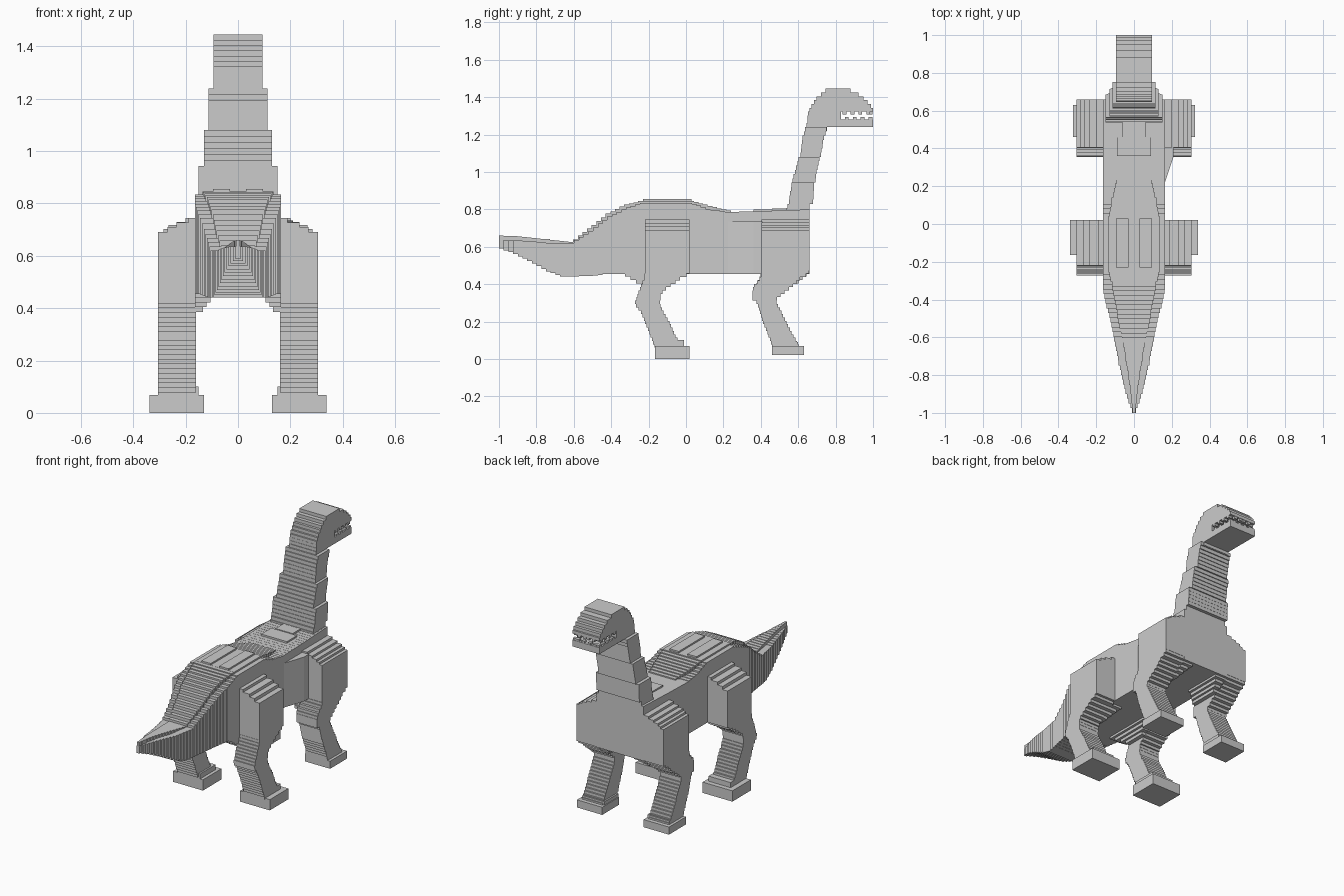
import bpy, bmesh


def finish(name, bm, mirror):
    bmesh.ops.dissolve_degenerate(bm, dist=1e-5, edges=bm.edges[:])
    bmesh.ops.recalc_face_normals(bm, faces=bm.faces[:])
    me = bpy.data.meshes.new(name)
    bm.to_mesh(me)
    bm.free()
    ob = bpy.data.objects.new(name, me)
    bpy.context.collection.objects.link(ob)
    if mirror:
        ob.modifiers.new("mirror", "MIRROR").use_axis[0] = True
    return ob


def boxes(name, items, mirror=False):
    """Blocks given as (x0, x1, y0, y1, z0, z1)."""
    bm = bmesh.new()
    for x0, x1, y0, y1, z0, z1 in items:
        vs = bmesh.ops.create_cube(bm, size=1)["verts"]
        for v in vs:
            v.co = (x0 if v.co.x < 0 else x1, y0 if v.co.y < 0 else y1,
                    z0 if v.co.z < 0 else z1)
    return finish(name, bm, mirror)


def interp(rows, t):
    for a, b in zip(rows, rows[1:]):
        if a[0] <= t <= b[0] and b[0] > a[0]:
            f = (t - a[0]) / (b[0] - a[0])
            return tuple(p + (q - p) * f for p, q in zip(a[1:], b[1:]))
    return rows[-1][1:]


def stepped(name, rows, n, axis, mirror=False):
    """Staircase loft. Rows are (t, x0, x1, v0, v1), t along y or z."""
    t0, t1 = rows[0][0], rows[-1][0]
    step = (t1 - t0) / n
    slices = []
    for i in range(n):
        s = tuple(round(c, 4) for c in interp(rows, t0 + (i + .5) * step))
        end = t0 + (i + 1) * step
        if slices and slices[-1][2] == s:
            slices[-1][1] = end
        else:
            slices.append([t0 + i * step, end, s])
    bm = bmesh.new()
    rings = []
    for a, b, (x0, x1, v0, v1) in slices:
        for t in (a, b):
            uv = ((x0, v0), (x1, v0), (x1, v1), (x0, v1))
            rings.append([bm.verts.new((u, t, v) if axis == "y" else (u, v, t))
                          for u, v in uv])
    for r, s in zip(rings, rings[1:]):
        for i in range(4):
            j = (i + 1) % 4
            bm.faces.new((r[i], r[j], s[j], s[i]))
    bm.faces.new(rings[0])
    bm.faces.new(rings[-1])
    return finish(name, bm, mirror)


def sym(rows):
    return [(t, -w, w, a, b) for t, w, a, b in rows]


# Trunk and tapering tail, stepped along the length
stepped("body_and_tail", sym([
    (-1.0, .006, .595, .635), (-.92, .035, .565, .635), (-.83, .06, .52, .63),
    (-.74, .08, .47, .62), (-.66, .095, .44, .62), (-.61, .105, .44, .62),
    (-.5, .125, .445, .69), (-.42, .15, .455, .755), (-.33, .165, .455, .80),
    (-.24, .165, .455, .835), (.03, .165, .455, .835), (.12, .165, .455, .80),
    (.22, .165, .455, .785), (.4, .165, .455, .79), (.66, .165, .455, .80)]),
    66, "y")

# Narrower raised layer along the back
stepped("back_ridge", sym([
    (-1.0, .006, .6, .66), (-.88, .02, .6, .655), (-.74, .04, .6, .64),
    (-.61, .06, .6, .625), (-.5, .085, .65, .71), (-.42, .1, .7, .775),
    (-.33, .115, .75, .822), (-.24, .135, .8, .845), (.03, .135, .8, .845),
    (.12, .12, .76, .82), (.24, .09, .75, .79)]), 50, "y")
boxes("back_plates", [(.03, .095, -.23, .03, .82, .855)], True)
boxes("neck_base", [(-.09, .09, .36, .46, .76, .8), (-.06, .06, .46, .56, .76, .805)])

# Neck with collars that narrow upward
stepped("neck", sym([
    (.76, .15, .53, .66), (.83, .15, .545, .66), (.835, .15, .55, .68),
    (.94, .15, .565, .685), (.941, .13, .565, .69), (1.01, .13, .585, .70),
    (1.08, .13, .605, .715), (1.081, .113, .61, .72), (1.17, .113, .62, .735),
    (1.24, .113, .64, .755)]), 21, "z")

# Head with an open mouth slot
stepped("head", sym([
    (1.22, .094, .64, .755), (1.2405, .094, .64, .755), (1.241, .094, .643, 1.0),
    (1.281, .094, .65, 1.0), (1.2815, .094, .65, .83), (1.322, .094, .652, .83),
    (1.3225, .094, .655, 1.0), (1.34, .094, .665, 1.0), (1.385, .094, .69, .96),
    (1.41, .094, .715, .93), (1.445, .094, .76, .86)]), 11, "z")
teeth = []
for i in range(4):
    y = .85 + i * .042
    teeth.append((.07, .094, y, y + .02, 1.278, 1.293))
    teeth.append((.07, .094, y - .012, y + .008, 1.308, 1.325))
for x in (.012, .05):
    teeth.append((x, x + .02, .976, .998, 1.278, 1.293))
    teeth.append((x - .01, x + .01, .976, .998, 1.308, 1.325))
boxes("teeth", teeth, True)


# Legs, stepped upward from the ankle; mirrored to the other side
def leg(name, rows):
    stepped(name, [(z, .16, .305, a, b) for z, a, b in rows], 35, "z", True)


leg("rear_leg", [
    (.06, -.165, -.02), (.14, -.195, -.065), (.2, -.22, -.09), (.25, -.24, -.12),
    (.295, -.275, -.14), (.35, -.255, -.135), (.38, -.245, -.10),
    (.43, -.225, -.03), (.455, -.22, .02), (.69, -.22, .02)])
leg("front_leg", [
    (.06, .465, .61), (.14, .435, .565), (.2, .41, .535), (.25, .395, .51),
    (.3, .38, .485), (.32, .355, .485), (.36, .355, .53), (.39, .36, .57),
    (.43, .395, .61), (.455, .405, .655), (.47, .405, .66), (.66, .405, .66),
    (.69, .405, .66)])

# Stepped shoulder and hip tops
boxes("hips", [(.16, .27, -.22, .02, .66, .71), (.16, .235, -.22, .02, .66, .728),
               (.16, .19, -.22, .02, .66, .745)], True)
boxes("shoulders", [(.16, .285, .405, .66, .66, .703), (.16, .265, .405, .66, .66, .717),
                    (.16, .235, .405, .66, .66, .73), (.16, .2, .405, .66, .66, .745)], True)

# Undersides of the thighs below the belly
stepped("rear_thigh_underside", [(.385, .14, .165, -.22, -.10), (.42, .115, .165, -.28, -.05),
                                 (.46, .08, .165, -.34, 0)], 4, "z", True)
stepped("front_thigh_underside", [(.385, .14, .165, .37, .56), (.42, .115, .165, .39, .61),
                                  (.46, .08, .165, .4, .655)], 4, "z", True)

# Feet
boxes("rear_feet", [(.13, .338, -.165, .02, 0, .068), (.15, .305, -.165, -.01, .06, .1)], True)
boxes("front_feet", [(.145, .322, .46, .63, .02, .068), (.15, .305, .46, .6, .06, .09)], True)

# Small wedge behind the right front leg
bm = bmesh.new()
low = [bm.verts.new((x, y, .455)) for x, y in ((.16, .21), (.21, .36), (.21, .41), (.16, .41))]
base = bm.faces.new(low)
top = bmesh.ops.extrude_face_region(bm, geom=[base], use_keep_orig=True)["geom"]
bmesh.ops.translate(bm, vec=(0, 0, .28), verts=[g for g in top if isinstance(g, bmesh.types.BMVert)])
finish("flank_wedge", bm, False)
